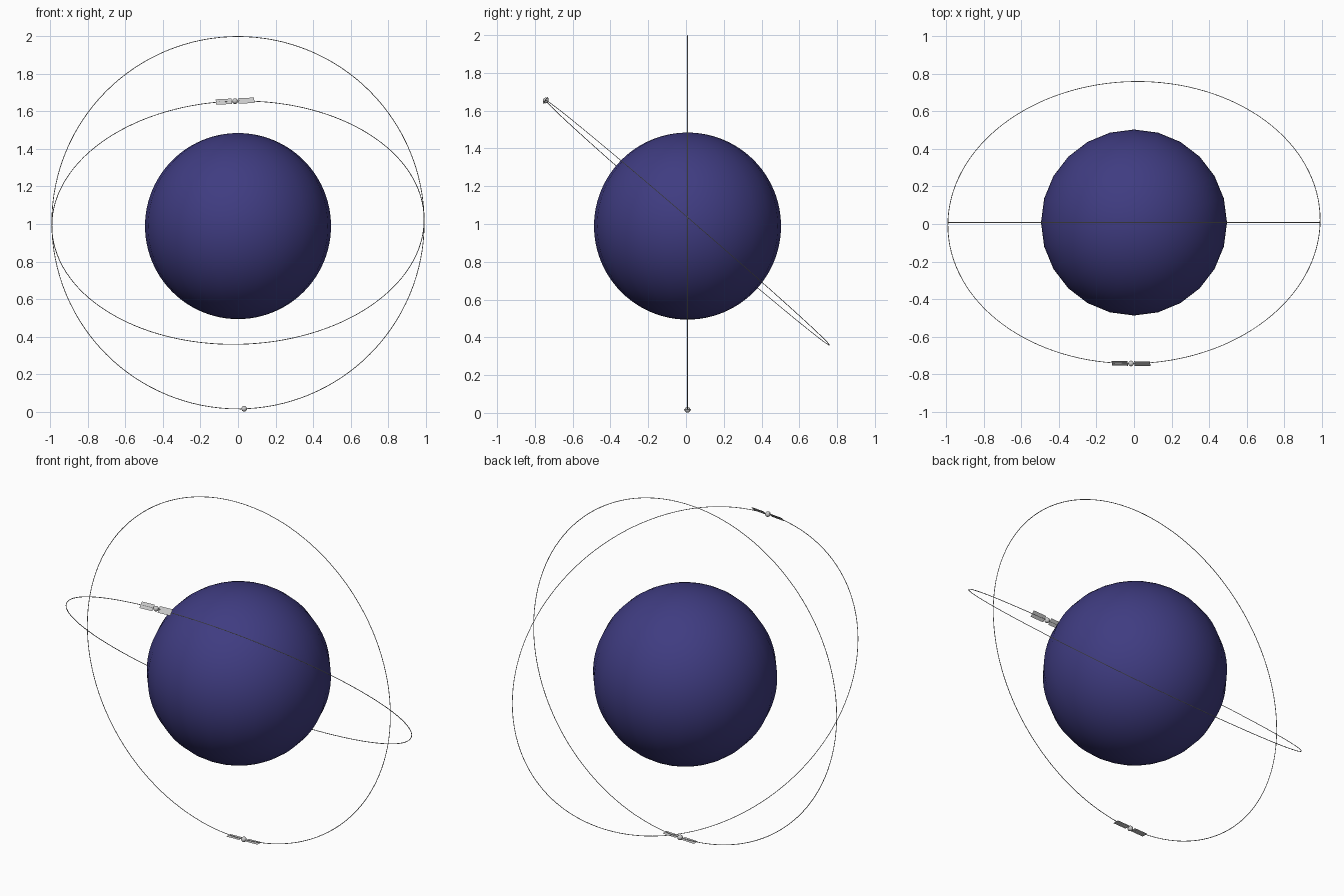
import bpy, math
from mathutils import Matrix, Vector

if "Cube" in bpy.data.objects:
    bpy.data.objects.remove(bpy.data.objects["Cube"])

CENTRE = Vector((0, 0.008, 1.007))
R = 0.991


def name_last(name, matrix=None):
    ob = bpy.context.object
    ob.name = name
    if matrix is not None:
        ob.matrix_world = matrix
    return ob


def smooth():
    bpy.ops.object.shade_smooth_by_angle(angle=math.radians(40))


# planet
bpy.ops.mesh.primitive_uv_sphere_add(segments=24, ring_count=48, radius=0.495,
                                     location=(0, 0.008, 0.989))
planet = name_last("planet")
smooth()
mat = bpy.data.materials.new("indigo")
mat.diffuse_color = (0.05, 0.045, 0.22, 1)
mat.use_nodes = True
mat.node_tree.nodes["Principled BSDF"].inputs["Base Color"].default_value = mat.diffuse_color
planet.data.materials.append(mat)


def orbit_frame(across, up):
    """Frame whose local XZ plane holds the orbit."""
    v = Vector(up).normalized()
    n = v.cross(Vector(across)).normalized()
    u = n.cross(v)
    m = Matrix((u, n, v)).transposed().to_4x4()
    return Matrix.Translation(CENTRE) @ m


def orbit(name, frame):
    bpy.ops.mesh.primitive_torus_add(major_segments=128, minor_segments=6,
                                     major_radius=R, minor_radius=0.002)
    name_last(name, frame @ Matrix.Rotation(math.pi / 2, 4, 'X'))
    smooth()


def satellite(name, frame, angle, pitch=0.0):
    m = (frame @ Matrix.Rotation(angle, 4, 'Y') @ Matrix.Translation((0, 0, R))
         @ Matrix.Rotation(pitch, 4, 'Y'))
    # body
    bpy.ops.mesh.primitive_uv_sphere_add(segments=16, ring_count=8, radius=0.015)
    name_last(name + "_body", m)
    smooth()
    # arm joining the panels
    bpy.ops.mesh.primitive_cylinder_add(vertices=8, radius=0.002, depth=0.05)
    name_last(name + "_arm", m @ Matrix.Rotation(math.pi / 2, 4, 'Y'))
    # flat solar panels on both sides
    for side, sx in (("left", -1), ("right", 1)):
        bpy.ops.mesh.primitive_plane_add(size=1)
        name_last(f"{name}_{side}_panel",
                  m @ Matrix.Translation((sx * 0.06, 0, 0))
                  @ Matrix.Diagonal((0.085, 0.038, 1, 1)))


# upright orbit, satellite at the bottom
upright = orbit_frame((1, 0, 0), (0, 0, 1))
orbit("upright_orbit", upright)
satellite("lower_satellite", upright, math.pi - 0.033)

# tilted orbit, satellite at the front top
tilted = orbit_frame((1, 0.0143, 0.0167), (0, -0.757, 0.653))
orbit("tilted_orbit", tilted)
satellite("upper_satellite", tilted, -0.016, pitch=-0.03)
